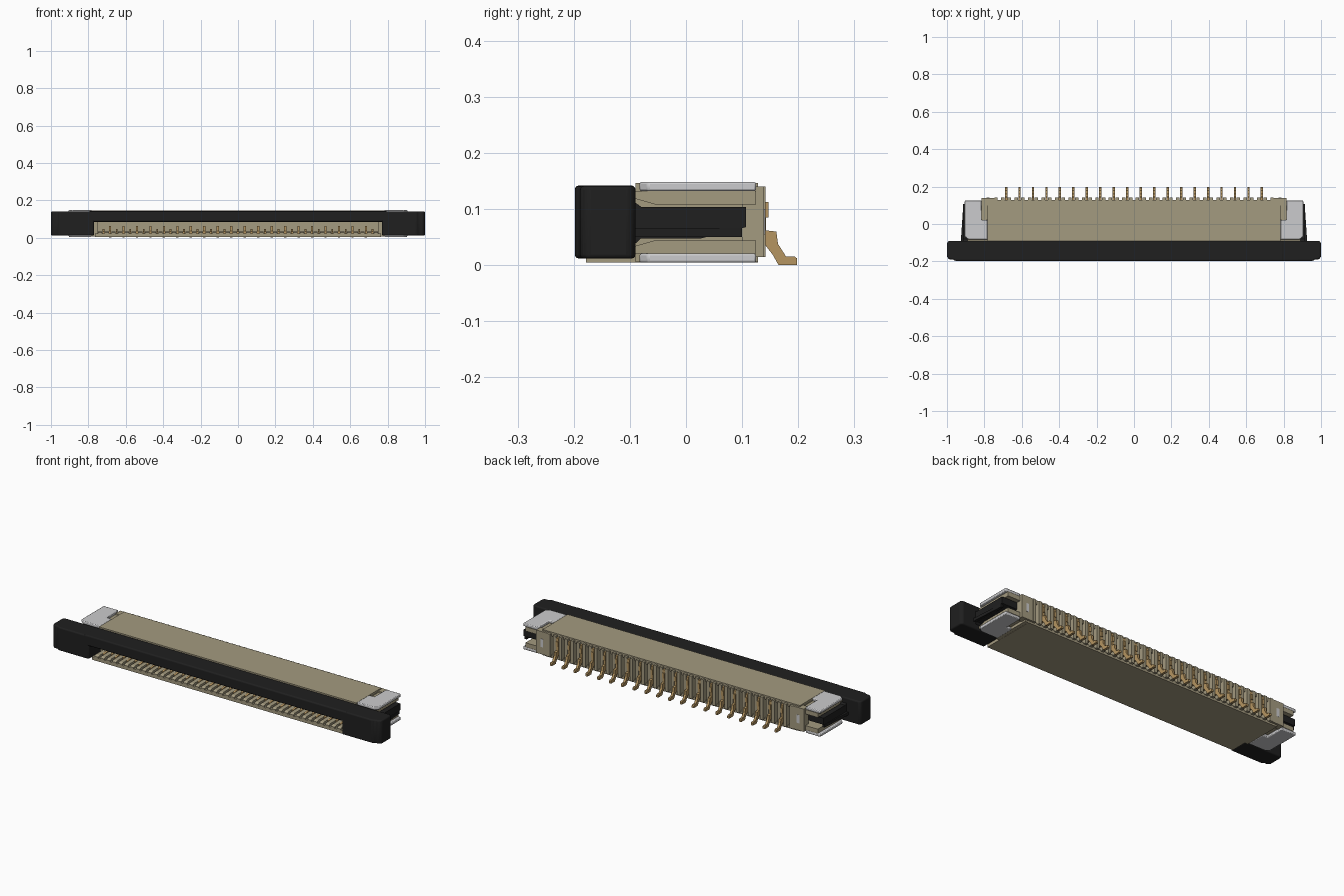
import bpy, bmesh

if "Cube" in bpy.data.objects:
    bpy.data.objects.remove(bpy.data.objects["Cube"])


def material(name, rgb):
    m = bpy.data.materials.new(name)
    m.diffuse_color = (*rgb, 1)
    m.use_nodes = True
    m.node_tree.nodes["Principled BSDF"].inputs["Base Color"].default_value = m.diffuse_color
    return m


BEIGE = material("beige plastic", (0.37, 0.325, 0.215))
BLACK = material("black plastic", (0.014, 0.014, 0.014))
METAL = material("tinned metal", (0.60, 0.60, 0.61))
GOLD = material("gold contact", (0.46, 0.30, 0.12))


def prism(name, mat, axis, pts, spans, bevel=0, segs=3, mirror=False):
    """Extrude a 2D profile along an axis, once for each (low, high) span."""
    place = {"x": lambda a, b, t: (t, a, b),
             "y": lambda a, b, t: (a, t, b),
             "z": lambda a, b, t: (a, b, t)}[axis]
    bm = bmesh.new()
    n = len(pts)
    for lo, hi in spans:
        low = [bm.verts.new(place(a, b, lo)) for a, b in pts]
        top = [bm.verts.new(place(a, b, hi)) for a, b in pts]
        bm.faces.new(low)
        bm.faces.new(top[::-1])
        for i in range(n):
            j = (i + 1) % n
            bm.faces.new((low[i], top[i], top[j], low[j]))
    bmesh.ops.recalc_face_normals(bm, faces=bm.faces)
    me = bpy.data.meshes.new(name)
    bm.to_mesh(me)
    bm.free()
    me.materials.append(mat)
    ob = bpy.data.objects.new(name, me)
    bpy.context.collection.objects.link(ob)
    if bevel:
        mod = ob.modifiers.new("rounded edges", "BEVEL")
        mod.width, mod.segments = bevel, segs
        mod.limit_method, mod.angle_limit = "ANGLE", 0.6
        bpy.ops.object.select_all(action="DESELECT")
        ob.select_set(True)
        bpy.context.view_layer.objects.active = ob
        bpy.ops.object.shade_smooth_by_angle(angle=0.6)
    if mirror:
        ob.modifiers.new("other end", "MIRROR")
    return ob


def box(name, mat, x, y, z, **kw):
    pts = [(y[0], z[0]), (y[1], z[0]), (y[1], z[1]), (y[0], z[1])]
    return prism(name, mat, "x", pts, [x], **kw)


def repeated(xs, w):
    return [(x - w / 2, x + w / 2) for x in xs]


PITCH = 0.036
pin_x = [PITCH * k for k in range(-19, 20, 2)]
short_x = [PITCH * k for k in range(-20, 21, 2)]
rib_x = [PITCH * (k + 0.5) for k in range(-21, 21)]

# Housing: floor with a front lip, roof, rear wall and end walls
box("housing_floor", BEIGE, (-0.765, 0.765), (-0.178, 0.128), (0.005, 0.022))
box("housing_roof", BEIGE, (-0.783, 0.783), (-0.09, 0.128), (0.125, 0.147))
box("rear_wall", BEIGE, (-0.77, 0.77), (0.06, 0.108), (0.02, 0.13))
box("end_wall", BEIGE, (0.752, 0.785), (-0.09, 0.128), (0.006, 0.135), mirror=True)
box("rear_corner_post", BEIGE, (0.745, 0.815), (0.10, 0.139), (0.015, 0.14), mirror=True)
box("corner_post_slot", METAL, (0.772, 0.788), (0.13, 0.1405), (0.055, 0.1), mirror=True)

# Ribs dividing the contact slots, front and rear
prism("floor_ribs", BEIGE, "x",
      [(-0.178, 0.02), (0.07, 0.02), (0.07, 0.034), (-0.165, 0.034), (-0.178, 0.028)],
      repeated(rib_x, 0.023))
prism("rear_ribs", BEIGE, "x",
      [(0.10, 0.015), (0.142, 0.015), (0.142, 0.14), (0.10, 0.14)],
      repeated(rib_x, 0.018))

# Ears: upper and lower guide plates with a lead-in taper
for name, s in (("upper_ear", 1), ("lower_ear", -1)):
    pts = [(-0.09, 0.056), (-0.09, 0.042), (-0.055, 0.032), (0.125, 0.032), (0.125, 0.056)]
    prism(name, BEIGE, "x", [(y, 0.0765 + s * z) for y, z in pts],
          [(0.77, 0.89)], mirror=True)

# Metal hold-down plates above and below each ear
plate = [(0.783, -0.083), (0.885, -0.083), (0.905, -0.068), (0.905, 0.125),
         (0.815, 0.125), (0.815, 0.022), (0.783, 0.022)]
for name, z in (("upper_hold_down", (0.132, 0.1485)), ("lower_hold_down", (0.0045, 0.021))):
    prism(name, METAL, "z", plate, [z], bevel=0.004, segs=2, mirror=True)

# Black slider: bar, thick ends, tongue and side arms
box("slider_bar", BLACK, (-0.80, 0.80), (-0.198, -0.09), (0.085, 0.142), bevel=0.007)
prism("slider_end", BLACK, "z",
      [(0.77, -0.198), (0.955, -0.198), (0.968, -0.189), (0.988, -0.189), (1.0, -0.176),
       (1.0, -0.1), (0.99, -0.09), (0.77, -0.09)],
      [(0.012, 0.141)], bevel=0.007, mirror=True)
box("slider_tongue", BLACK, (-0.75, 0.75), (-0.12, 0.03), (0.092, 0.124))
prism("slider_arm", BLACK, "x",
      [(-0.1, 0.034), (-0.088, 0.04), (-0.08, 0.048), (0.027, 0.048), (0.107, 0.068),
       (0.107, 0.104), (-0.08, 0.104), (-0.088, 0.11), (-0.1, 0.118)],
      [(0.82, 0.913)], mirror=True)
prism("slider_arm_flare", BLACK, "z",
      [(0.9, -0.095), (0.926, -0.095), (0.913, 0.1), (0.9, 0.1)],
      [(0.05, 0.066)], mirror=True)

# Contacts with soldered tails at the rear
prism("contact_tails", GOLD, "x",
      [(0.105, 0.035), (0.142, 0.035), (0.155, 0.018), (0.165, 0.0), (0.198, 0.0),
       (0.198, 0.012), (0.193, 0.016), (0.178, 0.016), (0.164, 0.038), (0.161, 0.06),
       (0.143, 0.062), (0.143, 0.085), (0.147, 0.085), (0.147, 0.113), (0.142, 0.113),
       (0.142, 0.13), (0.105, 0.13)],
      repeated(pin_x, 0.013))

# Contact springs inside the mouth, long and short in turn
prism("long_springs", GOLD, "x",
      [(-0.12, 0.022), (0.07, 0.022), (0.07, 0.045), (-0.04, 0.05), (-0.06, 0.064),
       (-0.075, 0.064), (-0.12, 0.036)],
      repeated(pin_x, 0.012))
prism("short_springs", GOLD, "x",
      [(-0.14, 0.022), (0.07, 0.022), (0.07, 0.04), (-0.09, 0.046), (-0.14, 0.034)],
      repeated(short_x, 0.01))
